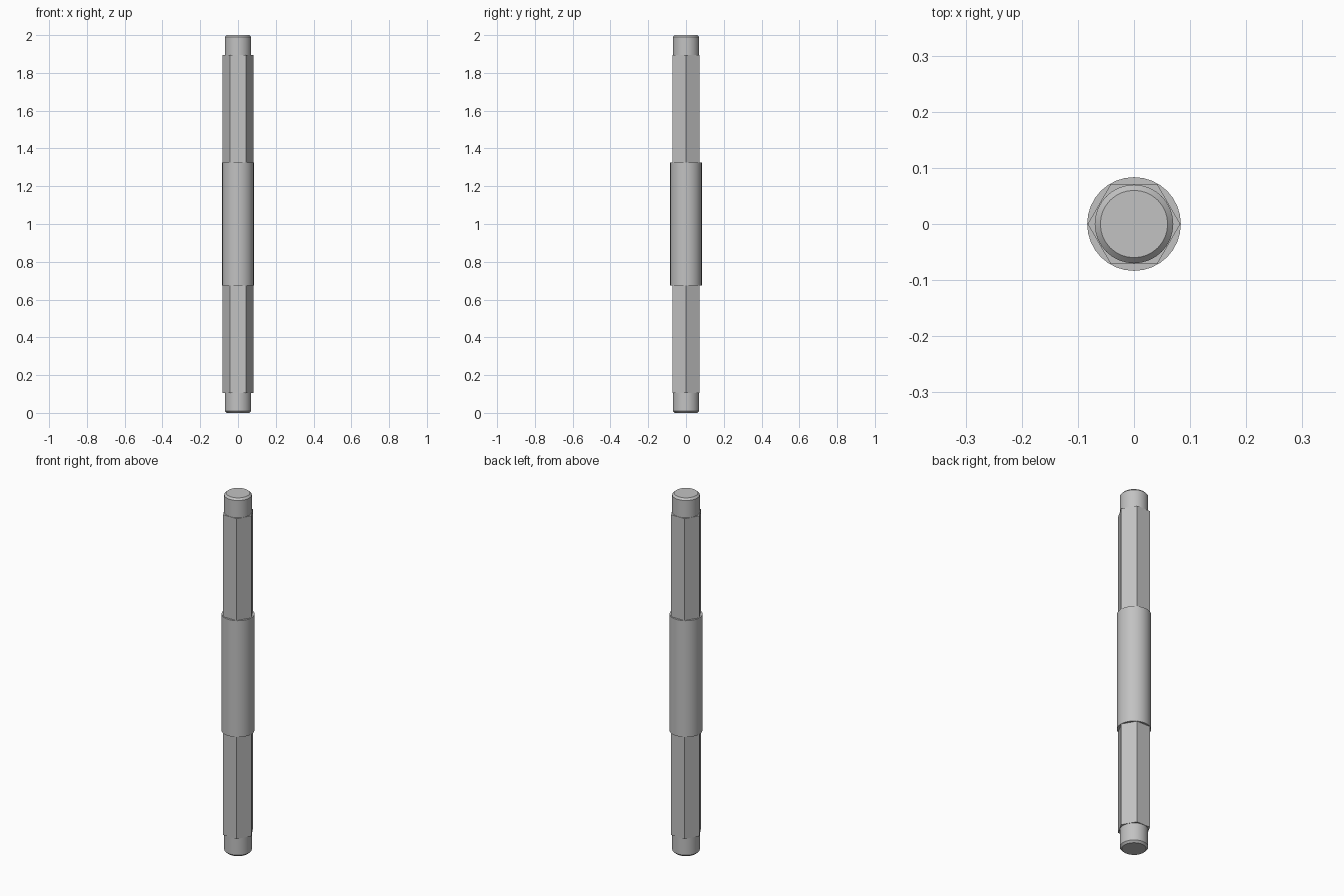
import bpy
import bmesh
import math
from mathutils import Matrix, Vector

cube = bpy.data.objects.get("Cube")
if cube:
    bpy.data.objects.remove(cube, do_unlink=True)

steel = bpy.data.materials.new("grey_steel")
steel.use_nodes = True
GREY = (0.54, 0.54, 0.54, 1)
steel.diffuse_color = GREY
steel.node_tree.nodes["Principled BSDF"].inputs["Base Color"].default_value = GREY

MIDDLE = 1.0      # mirror height of the shaft
HEX_R = 0.0825    # corner radius, corners on the x axis
COLLAR_R = 0.0835
STUB_R = 0.07


def turned(name, profile, sides, smooth):
    """Lathe a (radius, z) profile into a capped solid."""
    bm = bmesh.new()
    rings = []
    for r, z in profile:
        ring = []
        for i in range(sides):
            a = math.tau * i / sides
            ring.append(bm.verts.new((r * math.cos(a), r * math.sin(a), z)))
        rings.append(ring)
    for low, high in zip(rings, rings[1:]):
        for i in range(sides):
            j = (i + 1) % sides
            bm.faces.new((low[i], low[j], high[j], high[i]))
    bm.faces.new(rings[0][::-1])
    bm.faces.new(rings[-1])
    mesh = bpy.data.meshes.new(name)
    bm.to_mesh(mesh)
    bm.free()
    mesh.materials.append(steel)
    obj = bpy.data.objects.new(name, mesh)
    bpy.context.collection.objects.link(obj)
    if smooth:
        bpy.ops.object.select_all(action="DESELECT")
        obj.select_set(True)
        bpy.context.view_layer.objects.active = obj
        bpy.ops.object.shade_smooth_by_angle(angle=math.radians(30))
    return obj


# Round grip collar in the middle
turned("collar", [(COLLAR_R, 0.675), (COLLAR_R, 1.325)], 32, True)

# Hexagonal bars and chamfered round stubs, mirrored about the middle
hex_span = (1.325, 1.894)
stub_profile = [(STUB_R, 1.894), (STUB_R, 1.99), (0.06, 2.0)]
for prefix, flip in (("upper", False), ("lower", True)):
    def place(points):
        if not flip:
            return points
        return [(r, 2 * MIDDLE - z) for r, z in reversed(points)]

    turned(prefix + "_hex_bar", place([(HEX_R, z) for z in hex_span]), 6, False)
    turned(prefix + "_end_stub", place(stub_profile), 32, True)
